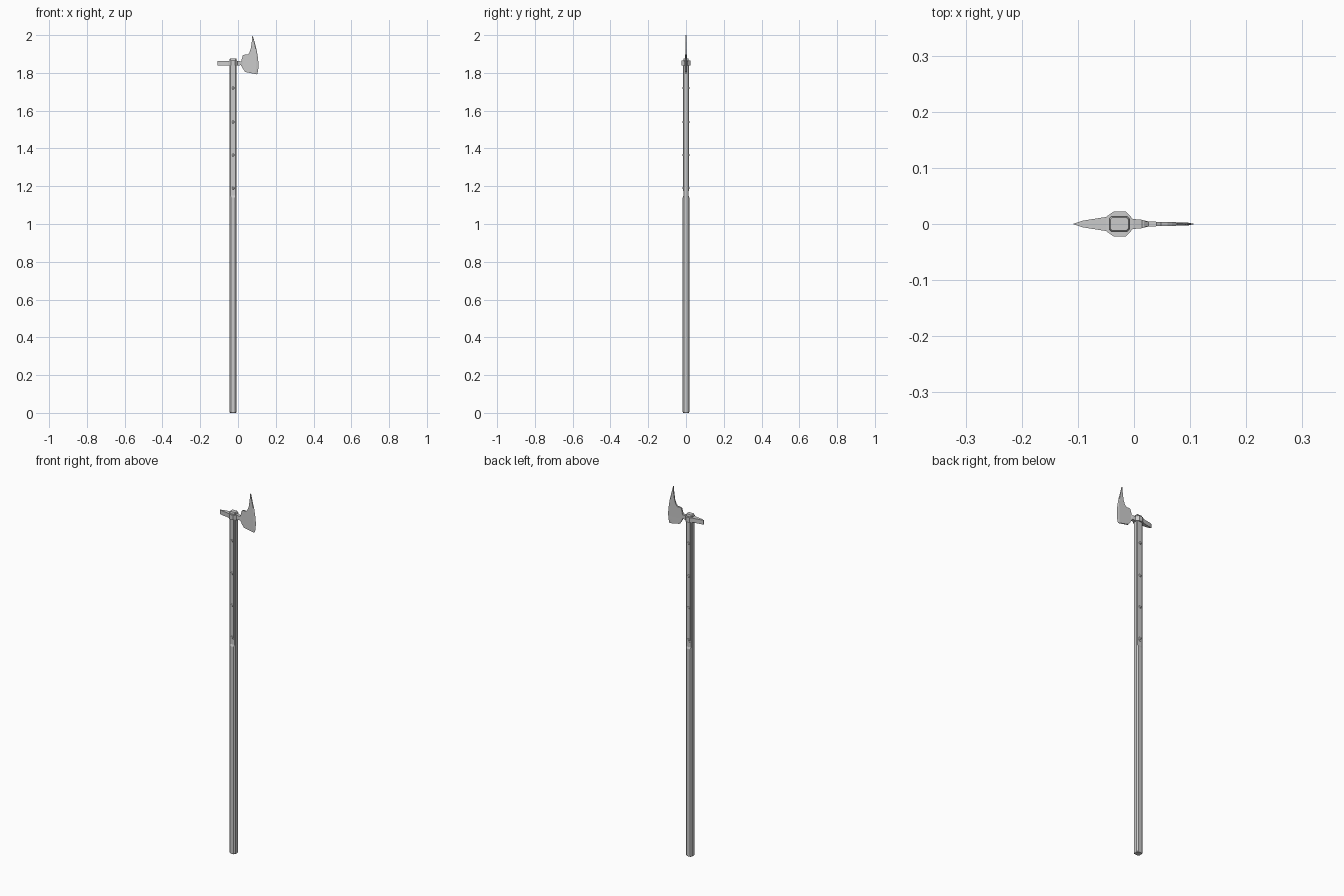
import bpy, bmesh
from math import pi
from mathutils import Matrix

if "Cube" in bpy.data.objects:
    bpy.data.objects.remove(bpy.data.objects["Cube"])

CX = -0.026   # shaft axis


def finish(name, bm, smooth=None):
    bmesh.ops.remove_doubles(bm, verts=bm.verts, dist=1e-5)
    bmesh.ops.recalc_face_normals(bm, faces=bm.faces)
    me = bpy.data.meshes.new(name)
    bm.to_mesh(me)
    bm.free()
    ob = bpy.data.objects.new(name, me)
    bpy.context.collection.objects.link(ob)
    if smooth:
        bpy.context.view_layer.objects.active = ob
        ob.select_set(True)
        bpy.ops.object.shade_smooth_by_angle(angle=smooth)
        ob.select_set(False)
    return ob


def loft(name, rings, smooth=None):
    bm = bmesh.new()
    loops = [[bm.verts.new(p) for p in r] for r in rings]
    n = len(loops[0])
    for a, b in zip(loops, loops[1:]):
        for i in range(n):
            j = (i + 1) % n
            bm.faces.new((a[i], a[j], b[j], b[i]))
    bm.faces.new(loops[0])
    bm.faces.new(loops[-1])
    return finish(name, bm, smooth)


def octagon(hx, hy, c, z):
    pts = [(hx, -hy + c), (hx, hy - c), (hx - c, hy), (-hx + c, hy),
           (-hx, hy - c), (-hx, -hy + c), (-hx + c, -hy), (hx - c, -hy)]
    return [(CX + x, y, z) for x, y in pts]


# Shaft: chamfered pole, thinned at the top where the langets sit
loft("shaft", [octagon(.016, .015, .007, 0), octagon(.018, .0175, .007, .004),
               octagon(.018, .0175, .007, 1.14), octagon(.018, .0135, .004, 1.15),
               octagon(.018, .0135, .004, 1.872), octagon(.016, .012, .004, 1.877)])

# Langets and rivets on both broad sides
for side, s in (("front", -1), ("back", 1)):
    outline = [(-.010, 1.85), (-.010, 1.19), (-.006, 1.175),
               (.006, 1.175), (.010, 1.19), (.010, 1.85)]
    loft("langet_" + side, [[(CX + x, s * y, z) for x, z in outline]
                            for y in (.012, .0148)])
    for i, z in enumerate((1.72, 1.54, 1.365, 1.19)):
        bm = bmesh.new()
        bmesh.ops.create_cone(bm, cap_ends=True, segments=10, radius1=.009,
                              radius2=.005, depth=.007,
                              matrix=Matrix.Translation((CX, s * .0155, z))
                              @ Matrix.Rotation(-s * pi / 2, 4, 'X'))
        finish(f"rivet_{side}_{i}", bm)

# Head: beak, octagonal socket and neck, lofted along x (x, half width, z low, z high)
sections = [(-.108, .0005, 1.839, 1.863), (-.091, .006, 1.839, 1.863),
            (-.050, .0125, 1.840, 1.863), (-.036, .0225, 1.838, 1.865),
            (-.015, .0225, 1.838, 1.865), (-.002, .009, 1.839, 1.864),
            (.014, .0075, 1.841, 1.861), (.024, .005, 1.836, 1.870)]
loft("beak_and_socket", [[(x, -w, a), (x, w, a), (x, w, b), (x, -w, b)]
                         for x, w, a, b in sections])

# Blade: rows from tip to heel (x back, z back, x edge, z edge)
rows = [(.076, 1.998, .077, 2.0), (.073, 1.965, .088, 1.963), (.068, 1.93, .098, 1.925),
        (.060, 1.907, .103, 1.898), (.048, 1.894, .1045, 1.888), (.040, 1.898, .105, 1.882),
        (.026, 1.894, .106, 1.875), (.018, 1.866, .108, 1.855), (.017, 1.838, .108, 1.832),
        (.026, 1.822, .1065, 1.812), (.038, 1.805, .101, 1.792)]


def blade_ring(x0, z0, x1, z1):
    xm, zm = x0 + (x1 - x0) * .85, z0 + (z1 - z0) * .85
    tb = .0045 - .025 * max(0, x0 - .02)
    tm = .0045 - .025 * (xm - .02)
    return [(x0, -tb, z0), (xm, -tm, zm), (x1, 0, z1), (xm, tm, zm), (x0, tb, z0)]


loft("axe_blade", [blade_ring(*r) for r in rows])
